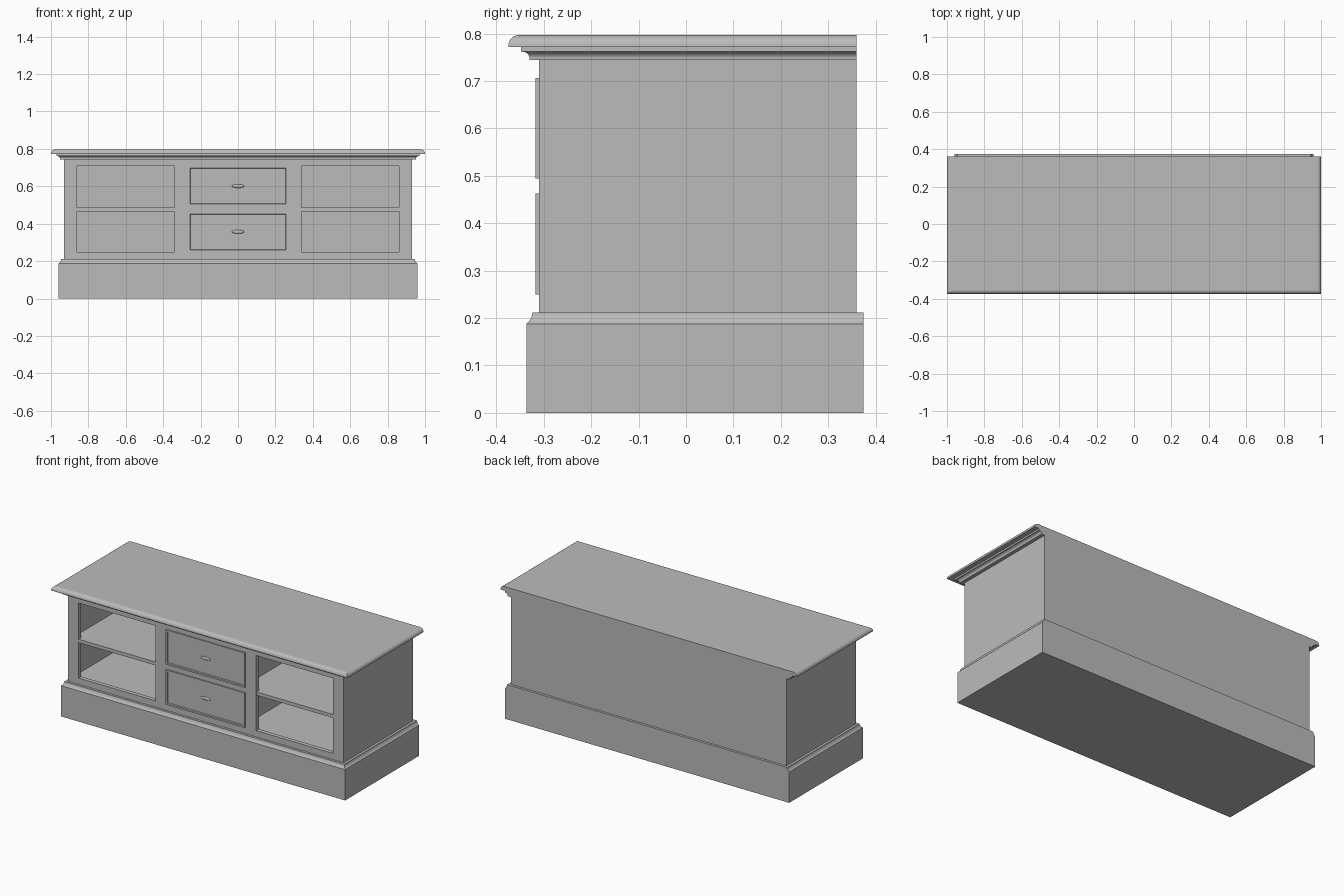
import bpy, bmesh, math

if "Cube" in bpy.data.objects:
    bpy.data.objects.remove(bpy.data.objects["Cube"], do_unlink=True)

GREY = (0.5, 0.5, 0.5, 1)
mat = bpy.data.materials.new("painted grey")
mat.use_nodes = True
mat.diffuse_color = GREY
mat.node_tree.nodes["Principled BSDF"].inputs["Base Color"].default_value = GREY

# Body outline shared by all parts
SIDE, FRONT, BACK = 0.93, -0.31, 0.36


def add_object(name, bm):
    bmesh.ops.recalc_face_normals(bm, faces=bm.faces[:])
    mesh = bpy.data.meshes.new(name)
    bm.to_mesh(mesh)
    bm.free()
    mesh.materials.append(mat)
    obj = bpy.data.objects.new(name, mesh)
    bpy.context.collection.objects.link(obj)
    return obj


def fill_box(bm, x0, x1, y0, y1, z0, z1):
    verts = bmesh.ops.create_cube(bm, size=1)["verts"]
    for v in verts:
        v.co = ((x0 + x1) / 2 + v.co.x * (x1 - x0),
                (y0 + y1) / 2 + v.co.y * (y1 - y0),
                (z0 + z1) / 2 + v.co.z * (z1 - z0))


def box(name, *limits):
    bm = bmesh.new()
    fill_box(bm, *limits)
    return add_object(name, bm)


def moulded_slab(name, profile, back):
    """Stack mitred rectangles; profile holds (overhang, z), the back stays flat."""
    bm = bmesh.new()
    rings = []
    for o, z in profile:
        x, y = SIDE + o * 1.08, FRONT - o
        rings.append([bm.verts.new(c) for c in
                      ((-x, y, z), (x, y, z), (x, back, z), (-x, back, z))])
    for a, b in zip(rings, rings[1:]):
        for i in range(4):
            j = (i + 1) % 4
            bm.faces.new((a[i], a[j], b[j], b[i]))
    bm.faces.new(rings[0])
    bm.faces.new(rings[-1])
    return add_object(name, bm)


# Plinth with a small stepped moulding
moulded_slab("plinth", [(0.027, 0), (0.027, 0.188), (0.022, 0.192), (0.018, 0.198),
                        (0.015, 0.205), (0.014, 0.212)], 0.375)

# Worktop: cove moulding below, rounded nose above
cove = [(0.02 + 0.016 * (1 - math.cos(t)), 0.748 + 0.014 * math.sin(t))
        for t in (math.pi / 2 * i / 5 for i in range(6))]
nose = [(0.043 + 0.022 * math.cos(t), 0.774 + 0.023 * math.sin(t))
        for t in (math.pi / 2 * i / 6 for i in range(7))]
moulded_slab("worktop", [(0.02, 0.744)] + cove + [(0.038, 0.762), (0.038, 0.772),
                                                  (0.065, 0.772)] + nose, BACK)

# Cabinet body hollowed out behind a face frame
body = box("cabinet_body", -SIDE, SIDE, FRONT, BACK, 0.205, 0.75)


def cut(name, *limits):
    cutter = box(name, *limits)
    cutter.hide_render = True
    mod = body.modifiers.new(name, "BOOLEAN")
    mod.operation, mod.solver, mod.object = "DIFFERENCE", "EXACT", cutter
    bpy.context.view_layer.objects.active = body
    bpy.ops.object.modifier_apply(modifier=mod.name)
    bpy.data.objects.remove(cutter, do_unlink=True)


for side, s in (("left", 1), ("right", -1)):
    x_in = sorted((s * 0.24, s * 0.90))
    x_open = sorted((s * 0.34, s * 0.86))
    cut("cavity", *x_in, -0.285, 0.335, 0.245, 0.715)
    cut("opening", *x_open, -0.40, -0.25, 0.25, 0.708)
    # Shelf: full width inside, narrowed to pass the face frame
    box(side + "_shelf", *x_in, -0.285, 0.335, 0.465, 0.486)
    box(side + "_shelf_edge", *x_open, -0.308, -0.285, 0.465, 0.486)

# Drawer fronts with a raised rim, and an oval pull on each
for name, z0, z1 in (("lower", 0.25, 0.463), ("upper", 0.495, 0.707)):
    bm = bmesh.new()
    fill_box(bm, -0.267, 0.267, -0.318, -0.305, z0, z1)
    bm.normal_update()
    face = min(bm.faces, key=lambda f: f.calc_center_median().y)
    bmesh.ops.inset_region(bm, faces=[face], thickness=0.014)
    bmesh.ops.inset_region(bm, faces=[face], thickness=0.004, depth=-0.006)
    add_object(name + "_drawer_front", bm)

    bm = bmesh.new()
    bmesh.ops.create_uvsphere(bm, u_segments=20, v_segments=10, radius=1)
    for v in bm.verts:
        v.co = (v.co.x * 0.033, -0.312 + v.co.y * 0.006,
                (z0 + z1) / 2 + v.co.z * 0.010)
    for f in bm.faces:
        f.smooth = True
    add_object(name + "_drawer_pull", bm)
